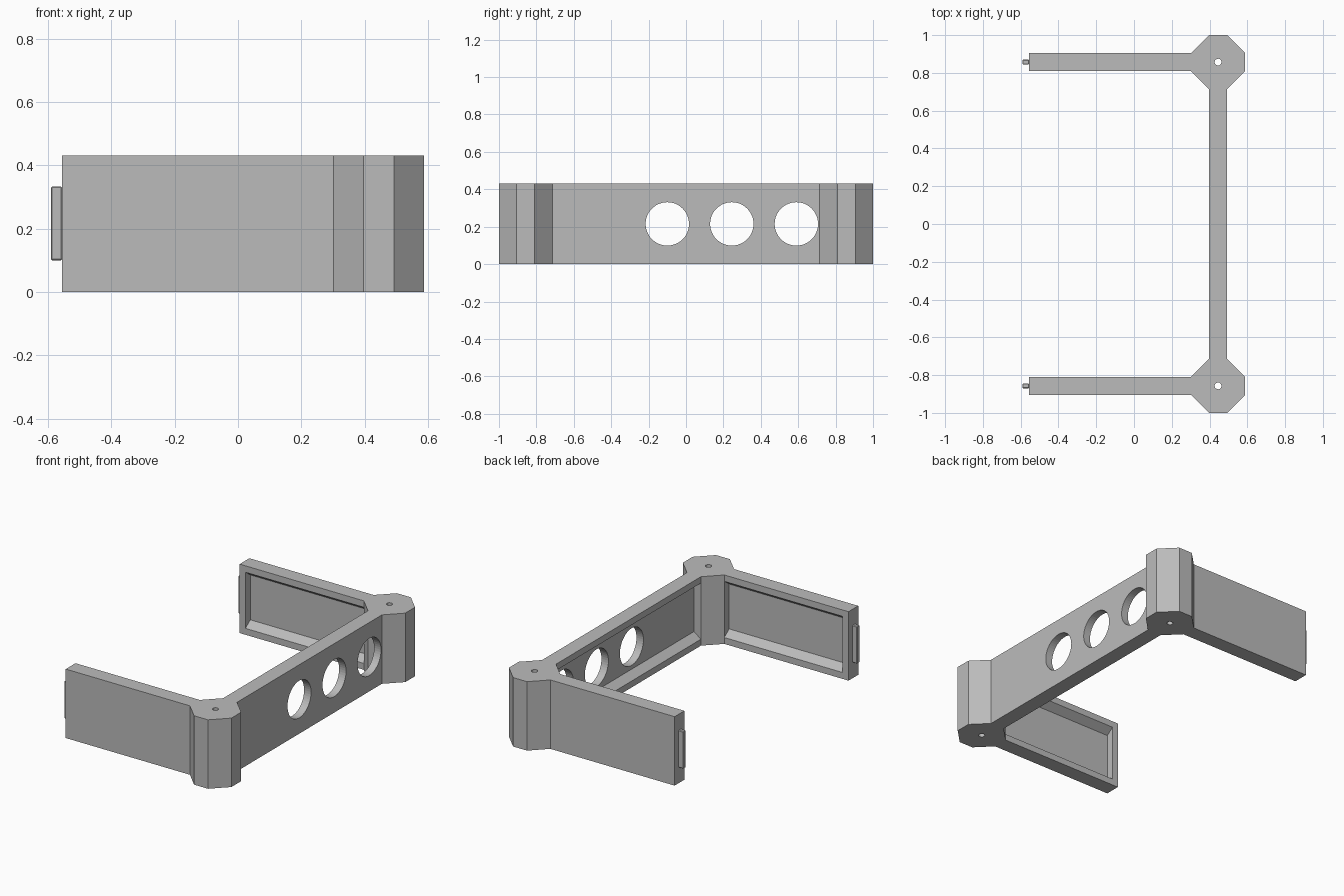
import bpy
import math
from mathutils import Vector

old = bpy.data.objects.get("Cube")
if old:
    bpy.data.objects.remove(old, do_unlink=True)

# Plain grey material
grey = bpy.data.materials.new("plain_grey")
grey.use_nodes = True
COLOUR = (0.5, 0.5, 0.5, 1)
grey.diffuse_color = COLOUR
grey.node_tree.nodes["Principled BSDF"].inputs["Base Color"].default_value = COLOUR

# Main sizes
HEIGHT = 0.43
POST_X, POST_Y = 0.445, 0.857
WIDE, HALF = 0.143, 0.048      # octagon half width, half wall thickness
ARM_END = -0.555
DEPTH, SLOPE, RIM = 0.048, 0.035, 0.04


def prism(name, ring, offset):
    """Extrude a closed ring of points along an offset vector."""
    n = len(ring)
    base = [Vector(p) for p in ring]
    verts = base + [p + Vector(offset) for p in base]
    faces = [tuple(reversed(range(n))), tuple(range(n, 2 * n))]
    faces += [(i, (i + 1) % n, (i + 1) % n + n, i + n) for i in range(n)]
    mesh = bpy.data.meshes.new(name)
    mesh.from_pydata(verts, [], faces)
    mesh.materials.append(grey)
    obj = bpy.data.objects.new(name, mesh)
    bpy.context.collection.objects.link(obj)
    bpy.context.view_layer.objects.active = obj
    # Consistent outward normals whichever way the ring runs
    import bmesh
    bm = bmesh.new()
    bm.from_mesh(mesh)
    bmesh.ops.recalc_face_normals(bm, faces=bm.faces)
    bm.to_mesh(mesh)
    bm.free()
    return obj


def box(name, low, high):
    (x0, y0, z0), (x1, y1, z1) = low, high
    ring = [(x0, y0, z0), (x1, y0, z0), (x1, y1, z0), (x0, y1, z0)]
    return prism(name, ring, (0, 0, z1 - z0))


def apply(obj, mod):
    with bpy.context.temp_override(object=obj, active_object=obj):
        bpy.ops.object.modifier_apply(modifier=mod.name)


def cut(obj, cutter):
    mod = obj.modifiers.new("cut", "BOOLEAN")
    mod.operation = "DIFFERENCE"
    mod.solver = "EXACT"
    mod.object = cutter
    apply(obj, mod)
    bpy.data.objects.remove(cutter, do_unlink=True)


def circle(centre, radius, axis, sides=48):
    pts = []
    for i in range(sides):
        a = 2 * math.pi * i / sides
        u, v = radius * math.cos(a), radius * math.sin(a)
        pts.append(Vector(centre) + Vector((u, v, 0) if axis == "z" else (0, u, v)))
    return pts


def recess_section():
    """Trapezoid as (depth into wall, height), flared outward past the face."""
    out = 0.02
    flare = out * SLOPE / DEPTH
    low, high = RIM, HEIGHT - RIM
    return [(-out, low - flare), (DEPTH, low + SLOPE),
            (DEPTH, high - SLOPE), (-out, high + flare)]


for label, side in (("front", -1), ("back", 1)):
    cy = side * POST_Y

    # Octagonal corner post with a pin hole
    corners = [(HALF, WIDE), (WIDE, HALF), (WIDE, -HALF), (HALF, -WIDE),
               (-HALF, -WIDE), (-WIDE, -HALF), (-WIDE, HALF), (-HALF, WIDE)]
    post = prism(label + "_post", [(POST_X + x, cy + y, 0) for x, y in corners],
                 (0, 0, HEIGHT))
    cut(post, prism("pin_cutter", circle((POST_X, cy, -0.1), 0.018, "z", 24), (0, 0, 0.7)))

    # Side arm with a recess on its inner face
    arm = box(label + "_arm", (ARM_END, cy - HALF, 0),
              (POST_X - WIDE, cy + HALF, HEIGHT))
    inner = cy - side * HALF
    ring = [(ARM_END + RIM, inner + side * d, z) for d, z in recess_section()]
    cut(arm, prism("arm_cutter", ring, (1, 0, 0)))

    # Thin connecting tab on the arm end
    tab = box(label + "_tab", (ARM_END - 0.036, cy - 0.013, 0.1),
              (ARM_END, cy + 0.013, 0.333))
    bevel = tab.modifiers.new("bevel", "BEVEL")
    bevel.width = 0.004
    bevel.segments = 1
    apply(tab, bevel)

# Long wall between the posts, recessed inside, with three round openings
span = POST_Y - WIDE
wall = box("long_wall", (POST_X - HALF, -span, 0), (POST_X + HALF, span, HEIGHT))
ring = [(POST_X - HALF + d, -1, z) for d, z in recess_section()]
cut(wall, prism("wall_cutter", ring, (0, 2, 0)))
for y in (-0.1, 0.245, 0.59):
    cut(wall, prism("hole_cutter", circle((0.2, y, HEIGHT / 2), 0.116, "x"), (0.5, 0, 0)))
